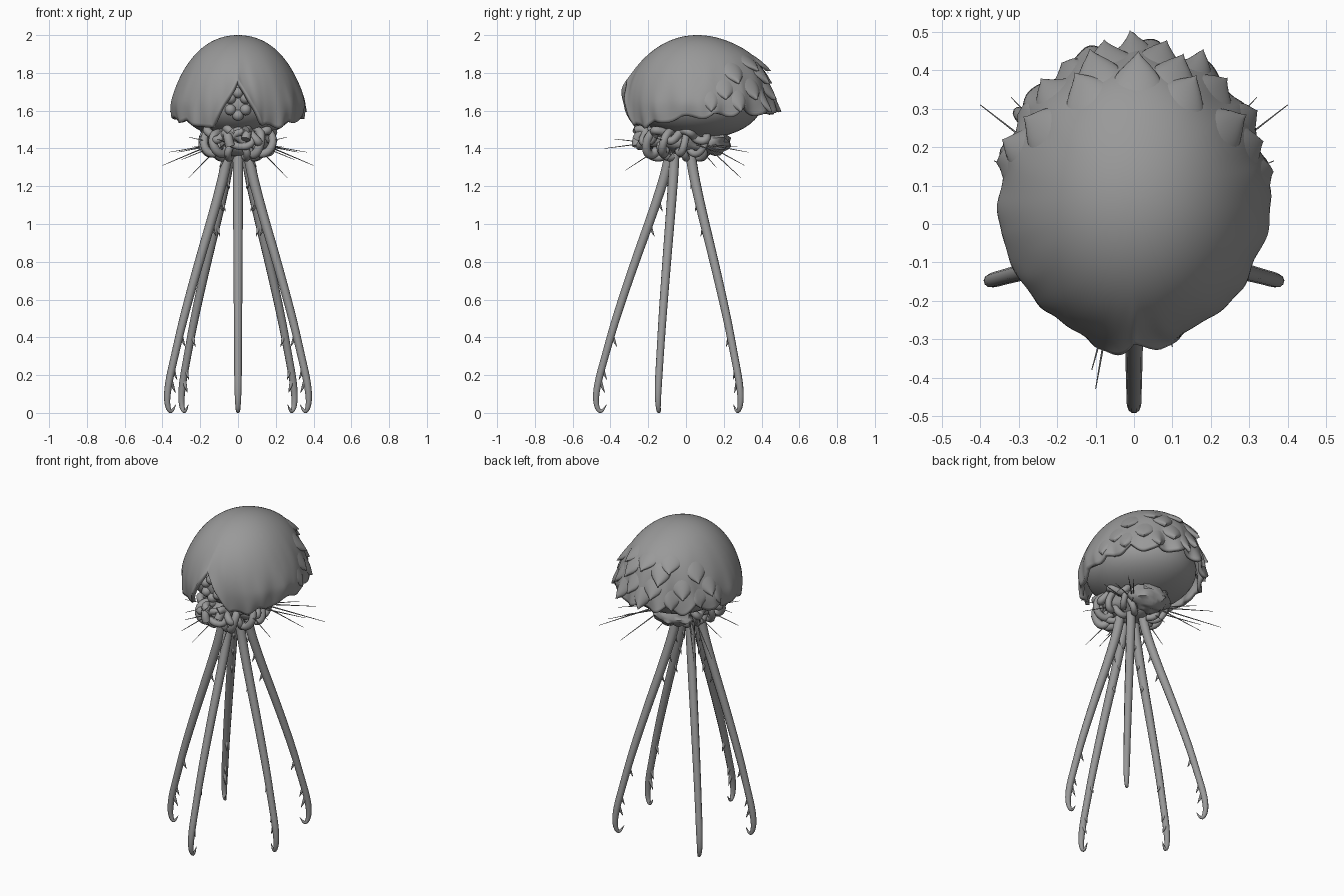
import bpy, bmesh, math, random
from math import sin, cos, pi, exp
from mathutils import Vector, noise

random.seed(4)
old = bpy.data.objects.get("Cube")
if old:
    bpy.data.objects.remove(old)

TONE = (0.32, 0.32, 0.32, 1)
grey = bpy.data.materials.new("Plain grey")
grey.use_nodes = True
grey.diffuse_color = TONE
grey.node_tree.nodes["Principled BSDF"].inputs["Base Color"].default_value = TONE


def finish(obj, angle=50):
    if not obj.data.materials:
        obj.data.materials.append(grey)
    bpy.ops.object.select_all(action='DESELECT')
    obj.select_set(True)
    bpy.context.view_layer.objects.active = obj
    if obj.type == 'CURVE':
        bpy.ops.object.convert(target='MESH')
    bpy.ops.object.shade_smooth_by_angle(angle=math.radians(angle))
    return obj


def tubes(name, paths, sides=3):
    """Tapered tubes; each path is a list of (point, radius)."""
    curve = bpy.data.curves.new(name, 'CURVE')
    curve.dimensions = '3D'
    curve.bevel_depth = 1
    curve.bevel_resolution = sides
    curve.use_fill_caps = True
    curve.resolution_u = 4
    for path in paths:
        spline = curve.splines.new('NURBS')
        spline.points.add(len(path) - 1)
        spline.order_u = 3
        spline.use_endpoint_u = True
        for pt, (co, r) in zip(spline.points, path):
            pt.co = (*co, 1)
            pt.radius = r
    obj = bpy.data.objects.new(name, curve)
    bpy.context.collection.objects.link(obj)
    return finish(obj)


def grid(name, nu, nv, func, thickness, wrap=False):
    """Sheet through func(i / nu, j / nv), thickened inwards."""
    bm = bmesh.new()
    cols = nu if wrap else nu + 1
    rows = [[bm.verts.new(func(i / nu, j / nv)) for i in range(cols)] for j in range(nv + 1)]
    for a, b in zip(rows, rows[1:]):
        for i in range(nu):
            k = (i + 1) % cols
            bm.faces.new((a[i], b[i], b[k], a[k]))
    bmesh.ops.remove_doubles(bm, verts=bm.verts, dist=0.0001)
    mesh = bpy.data.meshes.new(name)
    bm.to_mesh(mesh)
    bm.free()
    obj = bpy.data.objects.new(name, mesh)
    bpy.context.collection.objects.link(obj)
    solid = obj.modifiers.new("Thickness", 'SOLIDIFY')
    solid.thickness = thickness
    solid.offset = -1
    return finish(obj)


def ball(name, loc, scale, seg=32, lump=0):
    bpy.ops.mesh.primitive_uv_sphere_add(segments=seg, ring_count=seg // 2, location=loc)
    obj = bpy.context.object
    obj.name = name
    for v in obj.data.vertices:
        v.co *= 1 + lump * noise.noise(v.co * 2.5)
        v.co = Vector(a * b for a, b in zip(v.co, scale))
    return finish(obj)


# Domed shell with a ragged rim and a pointed opening at the front
CZ, H = 1.64, 0.36


def front_offset(a):
    return abs((a + pi / 2 + pi) % (2 * pi) - pi)


def rim_angle(a):
    back = max(0, sin(a))
    z = 1.575 + 0.05 * sin(a) - (0.015 + 0.03 * back) * abs(cos(7 * a))
    z += 0.03 * noise.noise((cos(a) * 4, sin(a) * 4, 0))
    d = front_offset(a)
    if d < 0.42:
        z = max(z, 1.765 - 0.235 * d / 0.38)
    return math.acos(max(-1, (z - CZ) / H))


def dome(a, phi, lift=0.0):
    """Point on the shell, swelling at the back, at the rim and round the opening."""
    back = max(0, sin(a))
    v = phi / rim_angle(a)
    wave = (0.004 + 0.01 * back) * sin(14 * a) + 0.025 * noise.noise((cos(a) * 5, sin(a) * 5, v * 3))
    lip = 0.012 + 0.018 * back + 0.016 * exp(-(front_offset(a) / 0.45) ** 2)
    lift += min(v, 1.1) ** 5 * (wave + lip)
    lift += 0.022 * back ** 2 * exp(-((phi - 0.85) / 0.35) ** 2)
    r = sin(phi) + lift / 0.36
    ry = 0.38 if sin(a) > 0 else 0.368
    rx = 0.345 * (1 - 0.06 * max(0, sin(2 * phi)))
    return Vector((rx * cos(a) * r, 0.06 + ry * sin(a) * r, CZ + H * cos(phi)))


def shell_point(u, v):
    a = u * 2 * pi
    return dome(a, v * rim_angle(a))


grid("shell", 224, 36, shell_point, 0.022, wrap=True)


# Overlapping pointed scales across the back of the shell
def scale(index, mid, phi0, width, length, rise):
    def point(u, v):
        s = 2 * u - 1
        a = mid + width * s * (1 - v ** 2.5) * (0.8 + 0.4 * v)
        lift = rise * v * (1 - 0.45 * s * s) - 0.012 * s * s - 0.006 * (1 - v)
        return dome(a, phi0 + length * v, lift)
    grid("shell_scale_%d" % index, 12, 10, point, 0.018)


rows = [(0.72, 0.30, 0.36, 0.035, (-0.5, 0, 0.5)),
        (0.86, 0.25, 0.42, 0.045, (-0.95, -0.33, 0.33, 0.95)),
        (1.12, 0.23, 0.40, 0.035, (-1.2, -0.72, -0.2, 0.2, 0.72, 1.2)),
        (1.28, 0.19, 0.42, 0.03, (-1.35, -0.96, -0.5, 0, 0.5, 0.96, 1.35))]
count = 0
for phi0, width, length, rise, mids in rows:
    for m in mids:
        count += 1
        scale(count, pi / 2 + m + random.uniform(-0.04, 0.04), phi0, width, length,
              rise * (1 - 0.5 * abs(m) / 1.35))

# Soft body under the shell, with a hub that the limbs grow from
ball("body", (0, 0.065, 1.635), (0.31, 0.335, 0.185), 40)
ball("hub", (0, -0.02, 1.45), (0.15, 0.2, 0.1), 32, 0.25)
ball("rear_lobe", (0, 0.13, 1.435), (0.13, 0.1, 0.075), 24, 0.3)

# Cluster of eyes in the front opening
for i in range(6):
    a = pi / 2 + i * pi / 3
    x, z = 0.046 * cos(a), 1.635 + 0.06 * sin(a)
    ball("eye_%d" % (i + 1), (x, -0.262 - 0.1 * (z - 1.63), z), (0.03, 0.032, 0.03), 16)

# Loosely coiled tentacles wound round the hub, left and right
for side, label in ((1, "left"), (-1, "right")):
    coil, inner, upper = [], [], []
    for i in range(84):
        t = i / 83
        a = -1.35 + 2.3 * t
        w = t * 2 * pi * 4.5 + side * 0.3
        wob = 0.05 * noise.noise((t * 8, side * 3, 0))
        ring = 0.145 + 0.045 * cos(w) + 0.4 * wob
        coil.append(((side * ring * cos(a + wob), -0.04 + 1.2 * ring * sin(a + wob),
                      1.43 + 0.06 * sin(w) + 0.4 * wob), 0.025 - 0.008 * t))
        ring = 0.09 + 0.035 * sin(w * 0.8)
        inner.append(((side * ring * cos(a), -0.03 + 1.5 * ring * sin(a),
                       1.39 + 0.04 * cos(w * 0.8)), 0.02))
        ring = 0.175 + 0.015 * cos(w * 1.3)
        upper.append(((side * ring * cos(a), -0.03 + 1.25 * ring * sin(a),
                       1.47 + 0.03 * sin(w * 0.7 + 1) + 0.5 * wob), 0.022))
    knot = [((side * (0.02 + 0.06 * sin(k)), -0.235 - 0.02 * cos(2 * k + side),
              1.45 + 0.045 * cos(k * 0.9 + side * 0.4)), 0.019) for k in range(8)]
    tubes("coils_" + label, [coil, inner, upper, knot])

# Five long legs ending in hooks, with thorns along the inner side
profile = [(0, 1.42, 0.028), (0.03, 1.32, 0.028), (0.2, 1.1, 0.026), (0.47, 0.8, 0.024),
           (0.72, 0.5, 0.022), (0.86, 0.3, 0.02), (0.95, 0.17, 0.02), (0.985, 0.08, 0.017),
           (0.965, 0.02, 0.013), (0.9, 0.0, 0.009), (0.84, 0.045, 0.001)]
thorns = [(0.11, 1.22), (0.2, 1.1), (0.31, 0.97), (0.8, 0.385), (0.93, 0.21), (0.955, 0.14)]
legs = {"front_leg": ((0, -0.08), (0, -0.485)),
        "left_side_leg": ((0.05, -0.06), (0.382, -0.15)),
        "right_side_leg": ((-0.05, -0.06), (-0.382, -0.15)),
        "left_back_leg": ((0.04, 0.02), (0.305, 0.295)),
        "right_back_leg": ((-0.04, 0.02), (-0.305, 0.295))}
for name, (top, foot) in legs.items():
    start, end = Vector((*top, 0)), Vector((*foot, 0))
    inward = (start - end).normalized()

    def at(t, z, off=0):
        return start.lerp(end, t) + inward * off + Vector((0, 0, z))
    paths = [[(at(t, z), r) for t, z, r in profile]]
    for t, z in thorns:
        paths.append([(at(t, z + 0.04, 0.006), 0.014), (at(t, z, 0.022), 0.009),
                      (at(t, z - 0.035, 0.038), 0.0008)])
    tubes(name, paths)

# Fine bristles spreading from the hub
tips = [(0.4, 0.31, 1.31), (0.32, 0.33, 1.38), (0.26, 0.29, 1.245), (0.365, 0.165, 1.38),
        (0.24, 0.28, 1.41), (0.1, -0.32, 1.285), (0.26, -0.17, 1.46), (0.3, -0.1, 1.34),
        (0.1, 0.16, 1.3)]
paths = []
for x, y, z in tips:
    for side in (1, -1):
        root = Vector((side * x * 0.35, y * 0.35, 1.42))
        paths.append([(root, 0.004), (Vector((side * x, y, z)), 0.0012)])
paths += [[(Vector((-0.06, -0.2, 1.43)), 0.004), (Vector((x, y, z)), 0.0012)]
          for x, y, z in ((-0.11, -0.38, 1.45), (-0.1, -0.43, 1.4))]
for path in paths:
    path.insert(1, (path[0][0].lerp(path[1][0], 0.5), 0.003))
tubes("bristles", paths, 1)
